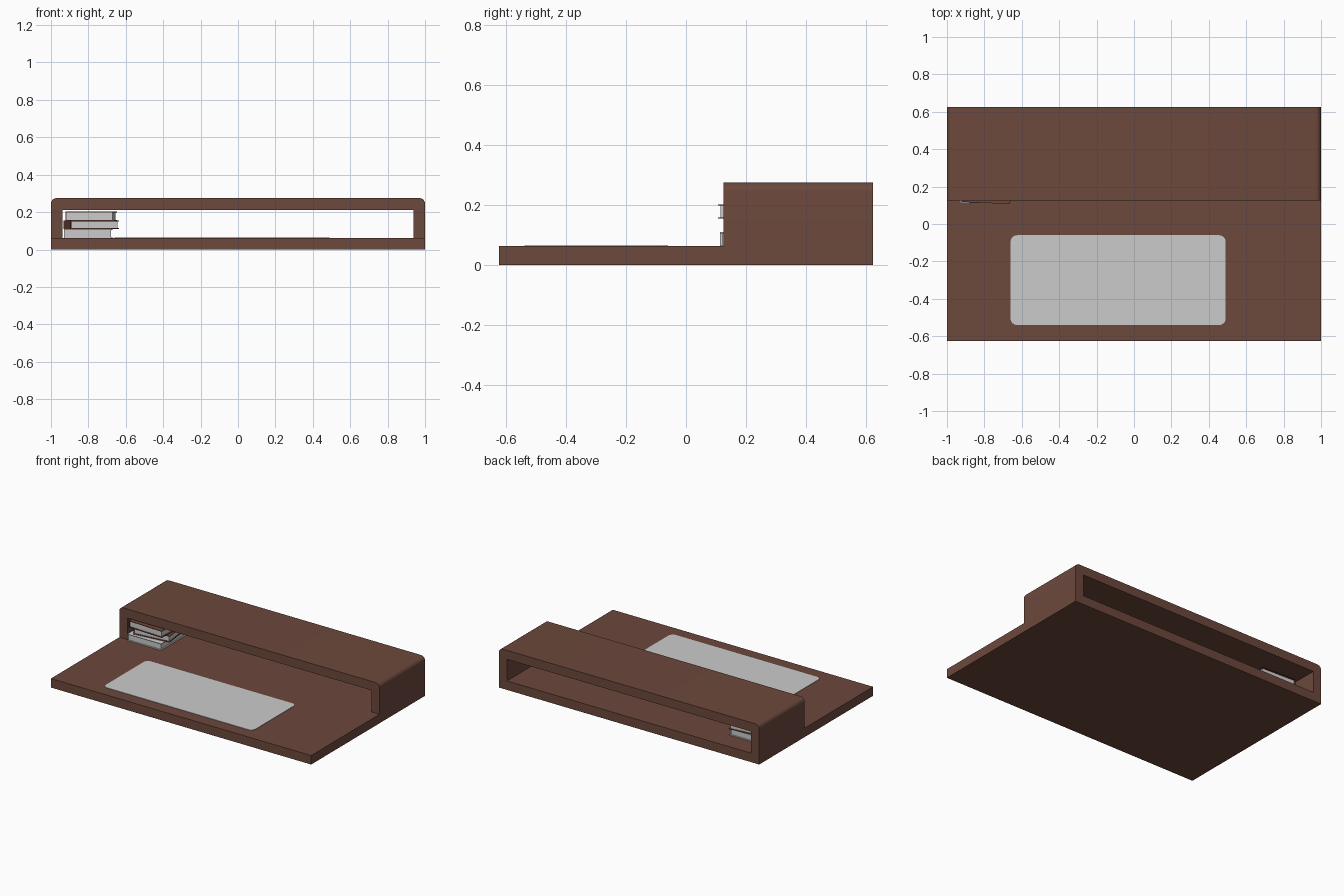
import bpy, bmesh, math
from mathutils import Matrix

if "Cube" in bpy.data.objects:
    bpy.data.objects.remove(bpy.data.objects["Cube"])


def material(name, rgb):
    m = bpy.data.materials.new(name)
    m.diffuse_color = (*rgb, 1)
    m.use_nodes = True
    m.node_tree.nodes["Principled BSDF"].inputs["Base Color"].default_value = m.diffuse_color
    return m


wood = material("wood", (0.15, 0.065, 0.045))
cloth = material("book_cloth", (0.17, 0.06, 0.045))


def finish(name, bm, mat=None):
    bmesh.ops.recalc_face_normals(bm, faces=bm.faces)
    me = bpy.data.meshes.new(name)
    bm.to_mesh(me)
    bm.free()
    ob = bpy.data.objects.new(name, me)
    bpy.context.collection.objects.link(ob)
    if mat:
        me.materials.append(mat)
    return ob


def box(name, lo, hi, mat=None):
    bm = bmesh.new()
    bmesh.ops.create_cube(bm, size=1)
    for v in bm.verts:
        v.co = [l + (c + 0.5) * (h - l) for l, h, c in zip(lo, hi, v.co)]
    return finish(name, bm, mat)


def prism(name, pts, vec, mat=None):
    bm = bmesh.new()
    face = bm.faces.new([bm.verts.new(p) for p in pts])
    out = bmesh.ops.extrude_face_region(bm, geom=[face], use_keep_orig=True)
    moved = [g for g in out["geom"] if isinstance(g, bmesh.types.BMVert)]
    bmesh.ops.translate(bm, verts=moved, vec=vec)
    ob = finish(name, bm, mat)
    bpy.context.view_layer.objects.active = ob
    ob.select_set(True)
    bpy.ops.object.shade_smooth_by_angle(angle=math.radians(30))
    ob.select_set(False)
    return ob


def arc(cx, cy, r, start, n=6):
    return [(cx + r * math.cos(math.radians(start + 90 * i / n)),
             cy + r * math.sin(math.radians(start + 90 * i / n))) for i in range(n + 1)]


# desk board
top = 0.0625
box("desk_board", (-1, -0.625, 0), (1, 0.625, top), wood)

# raised shelf: open arch profile with rounded upper corners
r, h, w = 0.03, 0.275, 0.0625
profile = [(1, top)] + arc(1 - r, h - r, r, 0) + arc(-1 + r, h - r, r, 90)
profile += [(-1, top), (-1 + w, top), (-1 + w, h - w), (1 - w, h - w), (1 - w, top)]
prism("shelf_riser", [(x, 0.125, z) for x, z in profile], (0, 0.5, 0), wood)

# thin desk mat with rounded corners
x0, x1, y0, y1, r = -0.66, 0.49, -0.54, -0.06, 0.035
outline = (arc(x1 - r, y1 - r, r, 0) + arc(x0 + r, y1 - r, r, 90)
           + arc(x0 + r, y0 + r, r, 180) + arc(x1 - r, y0 + r, r, 270))
prism("desk_mat", [(x, y, top) for x, y in outline], (0, 0, 0.003))


# stacked books: two covers, a spine and an inset page block
def book(name, corner, width, depth, z0, z1, turn, mat):
    t, inset = 0.004, 0.008
    parts = [
        box(name + "_lower_cover", (0, 0, z0), (width, depth, z0 + t), mat),
        box(name + "_upper_cover", (0, 0, z1 - t), (width, depth, z1), mat),
        box(name + "_spine", (0, 0, z0 + t), (t, depth, z1 - t), mat),
        box(name + "_pages", (t, inset, z0 + t), (width - inset, depth - inset, z1 - t)),
    ]
    m = Matrix.Translation((*corner, 0)) @ Matrix.Rotation(math.radians(turn), 4, 'Z')
    for p in parts:
        p.data.transform(m)


book("bottom_book", (-0.93, 0.113), 0.26, 0.37, top, 0.109, 0, None)
book("middle_book", (-0.895, 0.13), 0.26, 0.34, 0.11, 0.154, 6.5, cloth)
book("top_book", (-0.922, 0.118), 0.26, 0.37, 0.155, 0.202, -2.5, cloth)
